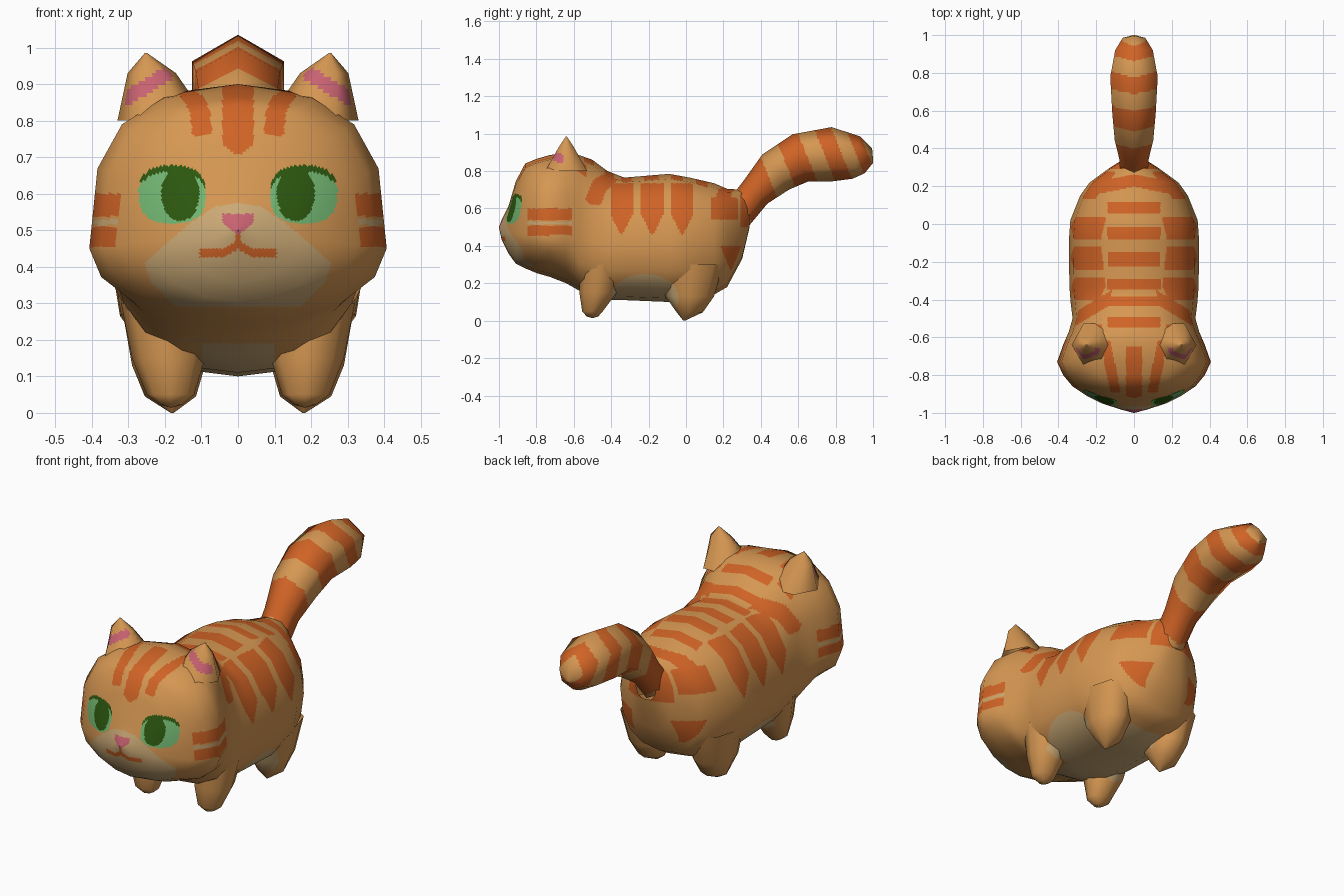
import bpy, math
from mathutils import Vector as V

if "Cube" in bpy.data.objects:
    bpy.data.objects.remove(bpy.data.objects["Cube"])

COLORS = [("orange_fur", (.67, .31, .085)), ("stripe_fur", (.63, .125, .019)), ("cream_fur", (.60, .40, .18)),
          ("eye_green", (.17, .47, .17)), ("pupil_green", (.026, .098, .005)), ("pink_skin", (.58, .122, .165))]
MATS = []
for name, c in COLORS:
    m = bpy.data.materials.new(name)
    m.diffuse_color = (*c, 1)
    m.use_nodes = True
    m.node_tree.nodes["Principled BSDF"].inputs["Base Color"].default_value = m.diffuse_color
    MATS.append(m)
FUR, STRIPE, CREAM, EYE, PUPIL, PINK = range(6)


def interp(t, table):
    for (a, p), (b, q) in zip(table, table[1:]):
        if a <= t <= b:
            return p + (q - p) * (t - a) / (b - a)
    return -1


def loft(name, rings, paint, res):
    """Skin low-poly rings, split the flat facets finely for painting, keep the smooth low-poly normals."""
    def normals(g):
        R, S = len(g), len(g[0])
        return [[(g[min(i + 1, R - 1)][j] - g[max(i - 1, 0)][j]).cross(g[i][(j + 1) % S] - g[i][j - 1]).normalized()
                 for j in range(S)] for i in range(R)]
    mids = [sum(r, V()) / len(r) for r in rings]
    nor = normals(rings)
    if sum(n.dot(p - m) for r, ns, m in zip(rings, nor, mids) for p, n in zip(r, ns)) < 0:
        rings = [r[::-1] for r in rings]
        nor = normals(rings)
    R, S = len(rings), len(rings[0])
    nc = math.ceil(max((r[j] - r[j - 1]).length for r in rings for j in range(S)) / res)
    rows = []
    for i in range(R - 1):
        n = math.ceil(max((a - b).length for a, b in zip(rings[i], rings[i + 1])) / res)
        rows += [(i, k / n) for k in range(n)]
    rows.append((R - 2, 1.0))

    def sample(g, i, f, j, h):
        a = g[i][j].lerp(g[i + 1][j], f)
        k = (j + 1) % S
        return a.lerp(g[i][k].lerp(g[i + 1][k], f), h)
    cols = [(j, k / nc) for j in range(S) for k in range(nc)]
    C = len(cols)
    verts = [sample(rings, i, f, j, h) for i, f in rows for j, h in cols]
    vn = [sample(nor, i, f, j, h).normalized() for i, f in rows for j, h in cols]
    faces = [(r * C + c, (r + 1) * C + c, (r + 1) * C + (c + 1) % C, r * C + (c + 1) % C)
             for r in range(len(rows) - 1) for c in range(C)]
    me = bpy.data.meshes.new(name)
    me.from_pydata(verts, [], faces)
    for m in MATS:
        me.materials.append(m)
    for p in me.polygons:
        p.use_smooth = True
        p.material_index = paint(*p.center)
    me.normals_split_custom_set_from_vertices(vn)
    ob = bpy.data.objects.new(name, me)
    bpy.context.collection.objects.link(ob)


def ellipse_ring(cx, cy, z, rx, ry, sides):
    return [V((cx + rx * math.cos(a), cy + ry * math.sin(a), z))
            for a in (2 * math.pi * k / sides for k in range(sides))]


# ---- paint rules ----
def belly(x, y, z):
    side = ((y + .22) / .18) ** 2 + ((z - .12) / .13) ** 2 < 1
    return side or (abs(x) < .1 and z < .19 and -.62 < y < .1)


def paint_face(x, a, z):
    if abs((a - .18) / .092) ** 2.5 + abs((z - .598) / .08) ** 2.5 < 1:
        rim = abs((a - .18) / .095) ** 2.5 + abs((z - .58) / .08) ** 2.5 > 1 and z > .6
        pupil = ((a - .158) / .052) ** 2 + ((z - .6) / .075) ** 2 < 1
        return PUPIL if rim or pupil else EYE
    if .487 < z < .545 and a < min(.043, (z - .485) * 1.2):
        return PINK
    line = .46 - .022 * min(a / .04, 1)
    if (a < .105 and abs(z - line) < .012) or (a < .007 and .455 < z < .49):
        return STRIPE
    if a < interp(z, [(.29, .17), (.31, .19), (.36, .24), (.41, .255), (.46, .2), (.52, .13), (.565, .06), (.575, 0)]):
        return CREAM
    return FUR


SPINE = [(-.545, -.49), (-.435, -.385), (-.35, -.295), (-.22, -.15), (-.08, -.02), (.055, .115)]


def paint_body(x, y, z):
    a = abs(x)
    if y < -.8 and z < .7:
        f = paint_face(x, a, z)
        if f != FUR:
            return f
    if -.85 < y < -.61 and a > .27:                        # cheek stripes
        if .538 < z < .60 or .455 < z < .508:
            return STRIPE
        if .514 < z < .53:
            return CREAM
    if y < -.62 and z > .71:                               # forehead stripes
        if a < min(.043, (z - .70) * 1.2) and y < -.65:
            return STRIPE
        if z > .76 and abs(a - (.15 + .2 * (y + .63))) < .027:
            return STRIPE
    if .17 < a < .25 and -.62 < y < -.53 and z > .7:       # behind the ears
        return STRIPE
    if z > .6 and a < .14 and any(p < y < q for p, q in SPINE):
        return STRIPE
    if z > .62 and .12 < a < .31 and abs(y + .40 + .6 * (a - .14)) < .037:
        return STRIPE
    if .46 < z < .735 and a > .15:                         # flank stripes
        for c in (-.345, -.18, -.02):
            if abs(y - c) < .06 * min(1, (z - .45) / .12):
                return STRIPE
    if z > .55 and a < .25 and abs(y - .23 + .2 * a) < .033:
        return STRIPE
    if .13 < y < .28 and .54 < z < .66 and a > .1:         # hips
        return STRIPE
    if a > .1 and .27 < z < .4 and abs(y - .24) < .4 * (z - .26):
        return STRIPE
    if y > .29 and z > .5:
        return STRIPE
    return CREAM if belly(x, y, z) else FUR


def paint_leg(x, y, z):
    return CREAM if belly(x, y, z) and z > .06 else FUR


def paint_ear(x, y, z):
    return PINK if y < -.655 and abs(z - .895 + .6 * (abs(x) - .25)) < .022 else FUR


def paint_tail(x, y, z):
    t = y + .4 * (z - .9)
    bands = ((.2, .39), (.51, .64), (.735, .83), (.905, .97))
    return STRIPE if any(p < t < q for p, q in bands) else FUR


# ---- body and head: y, bottom, top, height of widest point, half width, roundness ----
SECTIONS = [
    (-1.0, .498, .502, .50, .002, 2), (-.985, .43, .54, .48, .06, 2), (-.95, .36, .61, .47, .17, 2),
    (-.91, .305, .745, .47, .25, 2.2), (-.86, .28, .84, .46, .325, 2.4), (-.80, .255, .865, .46, .375, 2.7),
    (-.73, .235, .885, .45, .407, 2.8), (-.64, .20, .90, .45, .375, 2.8), (-.57, .16, .885, .44, .345, 2.6),
    (-.50, .13, .86, .42, .325, 2.4), (-.42, .11, .80, .40, .335, 2.2), (-.33, .11, .765, .40, .342, 2.2),
    (-.09, .10, .785, .40, .345, 2.2), (.02, .10, .765, .42, .337, 2.2), (.15, .14, .735, .42, .285, 2.2),
    (.22, .18, .705, .45, .235, 2.2), (.30, .33, .70, .50, .125, 2), (.34, .50, .68, .58, .06, 2)]


def section(y, zb, zt, zw, hw, n):
    pts = []
    for k in range(16):
        c, s = math.cos(k * math.pi / 8), math.sin(k * math.pi / 8)
        low = 1.9 if y < -.6 else 2.4
        e = 2 / (n if s > 0 else low)
        h = zt - zw if s > 0 else zw - zb
        pts.append(V((math.copysign(hw * abs(c) ** e, c), y, zw + math.copysign(h * abs(s) ** e, s))))
    return pts


loft("body_and_head", [section(*s) for s in SECTIONS], paint_body, .010)

# ---- legs and ears, mirrored: z, x, y, x radius, y radius ----
FRONT = [(.015, .183, -.50, .004, .004), (.022, .183, -.50, .03, .03), (.05, .185, -.50, .065, .055),
         (.15, .19, -.47, .10, .10), (.30, .20, -.45, .12, .12)]
HIND = [(.0, .18, -.01, .004, .004), (.045, .185, .02, .07, .07), (.13, .19, .02, .10, .13), (.30, .20, .03, .12, .17)]
EAR = [(.985, .252, -.64, .003, .003), (.93, .236, -.64, .066, .045), (.80, .205, -.64, .125, .13)]
for label, s in (("left", 1), ("right", -1)):
    for part, prof, rule, sides in (("front_leg", FRONT, paint_leg, 8), ("hind_leg", HIND, paint_leg, 8),
                                    ("ear", EAR, paint_ear, 6)):
        loft(part + "_" + label, [ellipse_ring(s * x, y, z, rx, ry, sides) for z, x, y, rx, ry in prof], rule, .014)

# ---- tail: y, z, radius ----
PATH = [(.27, .56, .085), (.37, .685, .088), (.48, .795, .118), (.61, .87, .133), (.78, .89, .145),
        (.91, .872, .115), (.975, .855, .07), (1.0, .845, .003)]
tail = []
for i, (y, z, r) in enumerate(PATH):
    p, q = PATH[max(i - 1, 0)], PATH[min(i + 1, len(PATH) - 1)]
    t = V((0, q[0] - p[0], q[1] - p[1])).normalized()
    up = V((0, -t.z, t.y))
    tail.append([V((0, y, z)) + up * r * math.cos(k * math.pi / 3) + V((r, 0, 0)) * math.sin(k * math.pi / 3)
                 for k in range(6)])
loft("tail", tail, paint_tail, .011)
